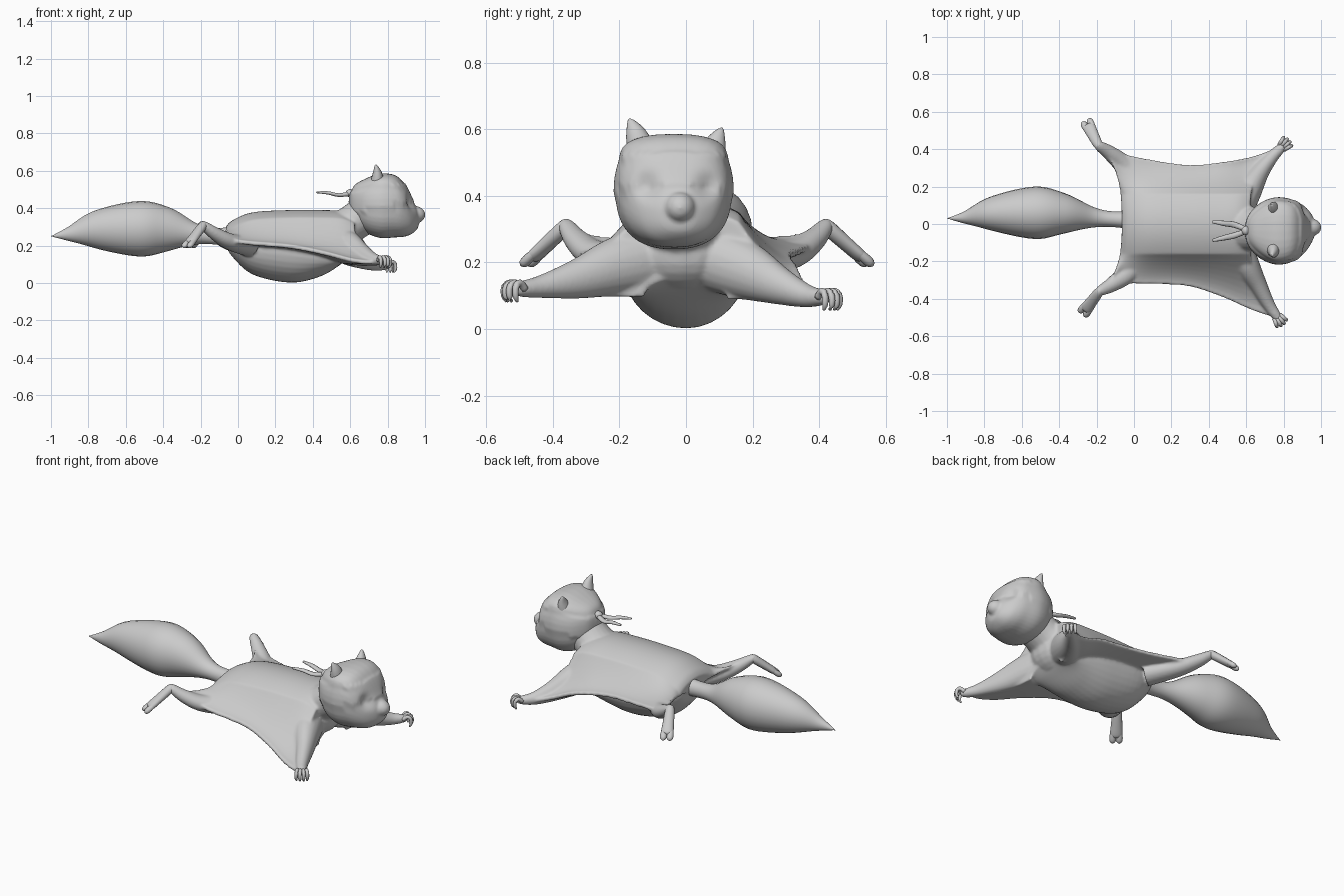
import bpy, bmesh, math
from mathutils import Vector

cube = bpy.data.objects.get("Cube")
if cube:
    bpy.data.objects.remove(cube, do_unlink=True)

grey = bpy.data.materials.new("soft grey")
grey.use_nodes = True
colour = (0.6, 0.6, 0.6, 1)
grey.diffuse_color = colour
grey.node_tree.nodes["Principled BSDF"].inputs["Base Color"].default_value = colour


def finish(name, bm):
    bmesh.ops.recalc_face_normals(bm, faces=bm.faces)
    for f in bm.faces:
        f.smooth = True
    mesh = bpy.data.meshes.new(name)
    bm.to_mesh(mesh)
    bm.free()
    mesh.materials.append(grey)
    obj = bpy.data.objects.new(name, mesh)
    bpy.context.collection.objects.link(obj)
    return obj


def smooth_path(rows, steps):
    """Catmull-Rom interpolation of equally long rows of numbers."""
    out = []
    for i in range(len(rows) - 1):
        a, b, c, d = (rows[max(0, min(len(rows) - 1, i + k))] for k in (-1, 0, 1, 2))
        for s in range(steps):
            t = s / steps
            out.append([q + 0.5 * t * (r - p + t * (2 * p - 5 * q + 4 * r - u
                        + t * (3 * (q - r) + u - p))) for p, q, r, u in zip(a, b, c, d)])
    return out + [list(rows[-1])]


def loft(name, rows, steps=5, sides=16, power=2.0, axis=None):
    """Tube through rows of (x, y, z, side radius, upper radius)."""
    path = smooth_path(rows, steps)
    points = [Vector(p[:3]) for p in path]
    bm = bmesh.new()
    rings = []
    for i, p in enumerate(path):
        tangent = axis or (points[min(i + 1, len(path) - 1)] - points[max(i - 1, 0)]).normalized()
        ref = Vector((1, 0, 0)) if abs(tangent.z) > 0.85 else Vector((0, 0, 1))
        side = ref.cross(tangent).normalized()
        up = tangent.cross(side)
        ring = []
        for k in range(sides):
            a = math.tau * k / sides
            c, s = (math.copysign(abs(v) ** (2 / power), v) for v in (math.cos(a), math.sin(a)))
            ring.append(bm.verts.new(points[i] + side * c * max(p[3], 0.001) + up * s * max(p[4], 0.001)))
        rings.append(ring)
    for r, q in zip(rings, rings[1:]):
        for k in range(sides):
            n = (k + 1) % sides
            bm.faces.new((r[k], r[n], q[n], q[k]))
    bm.faces.new(rings[0])
    bm.faces.new(rings[-1])
    return finish(name, bm)


def ball(name, centre, radii):
    bm = bmesh.new()
    bmesh.ops.create_uvsphere(bm, u_segments=20, v_segments=12, radius=1)
    for v in bm.verts:
        v.co = Vector(centre) + Vector(a * b for a, b in zip(v.co, radii))
    return finish(name, bm)


def blend(name, parts, rounds):
    """Fuse overlapping parts into one soft skin."""
    bm = bmesh.new()
    for part in parts:
        bm.from_mesh(part.data)
        bpy.data.objects.remove(part, do_unlink=True)
    skin = finish(name, bm)
    remesh = skin.modifiers.new("fuse", "REMESH")
    remesh.mode = "VOXEL"
    remesh.voxel_size = 0.007
    remesh.use_smooth_shade = True
    soften = skin.modifiers.new("soften", "SMOOTH")
    soften.factor, soften.iterations = 0.5, rounds


# Torso and gliding membrane: centre x, back z, belly z, belly half width,
# then the right and left membrane edge points
sections = [
    (-.065, .30, .20, .05, -.18, -.37, .295, -.18, .42, .295),
    (-.03, .335, .14, .12, -.09, -.32, .25, -.10, .385, .262),
    (.08, .378, .045, .17, .05, -.32, .225, .08, .345, .242),
    (.28, .39, .002, .185, .28, -.33, .205, .30, .315, .225),
    (.44, .39, .035, .18, .46, -.385, .17, .50, .335, .19),
    (.55, .385, .10, .16, .62, -.455, .13, .63, .36, .14),
    (.62, .36, .16, .12, .72, -.49, .12, .72, .39, .11),
]


def section_points(row, t):
    xc, top, belly, width = row[:4]
    xe, ye, ze = row[4:7] if t < 0 else row[7:10]
    sign, s = (-1 if t < 0 else 1), abs(t)
    shoulder = top - .04
    side = min(ze, shoulder) - .025
    if s <= .5:
        up = (sign * s * .32, top - .04 * (2 * s) ** 2)
        low = (sign * width * math.sin(s * math.pi), side - (side - belly) * math.cos(s * math.pi))
    else:
        k = 2 * s - 1
        up = (sign * .16 * (1 - k) + ye * k, ze + (shoulder - ze) * (1 - k) ** 1.6)
        low = (sign * width * (1 - k) + ye * k, side + (ze - .02 - side) * k)
    return [Vector((xc + (xe - xc) * abs(y / ye) ** 3, y, z)) for y, z in (up, low)]


bm = bmesh.new()
count = 32
grid = []
for row in smooth_path(sections, 6):
    pairs = [section_points(row, 2 * k / count - 1) for k in range(count + 1)]
    grid.append([[bm.verts.new(p) for p in pair] for pair in pairs])
for a, b in zip(grid, grid[1:]):
    for k in range(count):
        for layer in (0, 1):
            bm.faces.new((a[k][layer], a[k + 1][layer], b[k + 1][layer], b[k][layer]))
    for k in (0, count):
        bm.faces.new((a[k][0], a[k][1], b[k][1], b[k][0]))
for end in (grid[0], grid[-1]):
    for k in range(count):
        bm.faces.new((end[k][0], end[k + 1][0], end[k + 1][1], end[k][1]))
body = [finish("torso_and_membrane", bm)]

# Tail, chest and neck
loft("tail", [(.06, .02, .25, .06, .06), (-.1, .025, .25, .042, .045), (-.22, .035, .26, .055, .055),
              (-.38, .055, .285, .11, .12), (-.53, .06, .29, .14, .148), (-.75, .055, .285, .095, .105),
              (-.9, .035, .262, .035, .04), (-1, .03, .25, 0, 0)], 6, 24)
body.append(ball("chest", (.52, -.01, .225), (.14, .17, .115)))
body.append(loft("neck", [(.46, 0, .25, .13, .11), (.54, -.01, .275, .14, .108),
                          (.62, -.025, .325, .118, .1), (.74, -.035, .41, .11, .11)], 5, 24))

# Head: square crown, sunken eyes and a raised mask
head = loft("head", [(.598, -.035, .44, .02, .02), (.62, -.035, .43, .085, .09),
                     (.68, -.036, .415, .145, .142), (.76, -.037, .413, .174, .172),
                     (.84, -.036, .41, .164, .166), (.89, -.032, .388, .142, .14),
                     (.93, -.027, .355, .105, .092), (.962, -.022, .34, .05, .045),
                     (.967, -.02, .34, .005, .005)], 6, 40, 2.4, Vector((1, 0, 0)))
middle = Vector((.76, -.036, .41))
for v in head.data.vertices:
    if v.co.z > .5:
        v.co.y = middle.y + (v.co.y - middle.y) * (1 + 4.5 * (v.co.z - .5))
    for eye_y in (-.115, .065):
        d2 = (v.co.y - eye_y) ** 2 + (v.co.z - .43) ** 2
        if v.co.x > .82:
            v.co.x -= .024 * math.exp(-d2 / .0012)
    line = .485 + .2 * max(0, v.co.x - .65)
    if line - .11 < v.co.z < line:
        v.co += (v.co - middle).normalized() * .006
nose = ball("nose", (.943, -.018, .365), (.059, .048, .047))
muzzle = ball("muzzle", (.89, -.022, .325), (.075, .1, .07))
blend("head", [head, nose, muzzle], 3)

# Ears
for name, base, tip, top in (("right_ear", -.132, -.166, .632), ("left_ear", .072, .104, .605)):
    mid = base + (tip - base) * .55
    loft(name, [(.745, base, top - .1, .045, .04), (.745, mid, top - .045, .031, .025),
                (.738, tip, top - .008, .011, .009), (.737, tip, top, .002, .002)], 4, 14)

# Mask knot and tails
ball("mask_knot", (.6, -.035, .48), (.025, .025, .022))
for name, bend, end in (("left_mask_tail", -.005, .012), ("right_mask_tail", -.06, -.088)):
    loft(name, [(.61, -.035, .48, .012, .014), (.54, bend, .47, .016, .01),
                (.48, (bend + end) / 2, .482, .014, .009), (.42, end, .485, .008, .005)], 4, 10)

# Arms and curled fingers
arms = {
    "right": [(.52, -.06, .22, .09, .1), (.59, -.2, .19, .075, .09), (.66, -.32, .152, .05, .062),
              (.72, -.43, .128, .034, .036), (.765, -.495, .12, .025, .024), (.785, -.515, .12, .012, .014)],
    "left": [(.54, .06, .22, .09, .1), (.61, .18, .175, .075, .088), (.675, .28, .13, .05, .058),
             (.74, .36, .1, .034, .036), (.79, .41, .095, .025, .024), (.81, .43, .095, .012, .014)],
}
for side, rows in arms.items():
    body.append(loft(side + "_arm", rows, 5, 20))
    wrist = Vector(rows[-2][:3])
    out = (wrist - Vector(rows[-3][:3])).normalized()
    out.z = 0
    across = Vector((-out.y, out.x, 0))
    for i in range(4):
        spread = (i - 1.5) * .02
        reach = .052 - abs(i - 1.5) * .008
        path = [(0, 0, .012), (.55, .018, .011), (1, .008, .01), (1.05, -.02, .009), (.85, -.038, .004)]
        loft(f"{side}_finger_{i + 1}",
             [(*(wrist + out * reach * f + across * spread * (.6 + .4 * f) + Vector((0, 0, h))), r, r)
              for f, h, r in path], 3, 8)

# Hind legs, feet and toes
legs = {
    "left": [(.06, .17, .2, .07, .06), (-.05, .31, .222, .055, .045), (-.13, .38, .265, .04, .036),
             (-.19, .42, .31, .026, .023), (-.2, .43, .318, .012, .012)],
    "right": [(.06, -.15, .2, .07, .06), (-.04, -.265, .22, .055, .045), (-.12, -.325, .262, .04, .036),
              (-.185, -.36, .31, .026, .023), (-.195, -.37, .318, .012, .012)],
}
foot_ends = {"left": Vector((-.246, .53, .212)), "right": Vector((-.262, -.462, .212))}
for side, rows in legs.items():
    body.append(loft(side + "_leg", rows, 5, 18))
    ankle, end = Vector(rows[-2][:3]), foot_ends[side]
    step = end - ankle
    across = Vector((-step.y, step.x, 0)).normalized()
    loft(side + "_foot", [(*(ankle + step * f), a, b) for f, a, b in
                          ((-.1, .014, .014), (.05, .025, .023), (.6, .031, .021), (.92, .033, .018), (1, .016, .01))], 4, 14)
    for i, spread in enumerate((-.018, .018)):
        loft(f"{side}_toe_{i + 1}", [(*(ankle + step * f + across * spread), r, r * .85) for f, r in
                                     ((.75, .013), (1, .018), (1.15, .016), (1.22, .004))], 3, 10)

# Torso, chest, neck and limbs share one skin
blend("body", body, 8)
